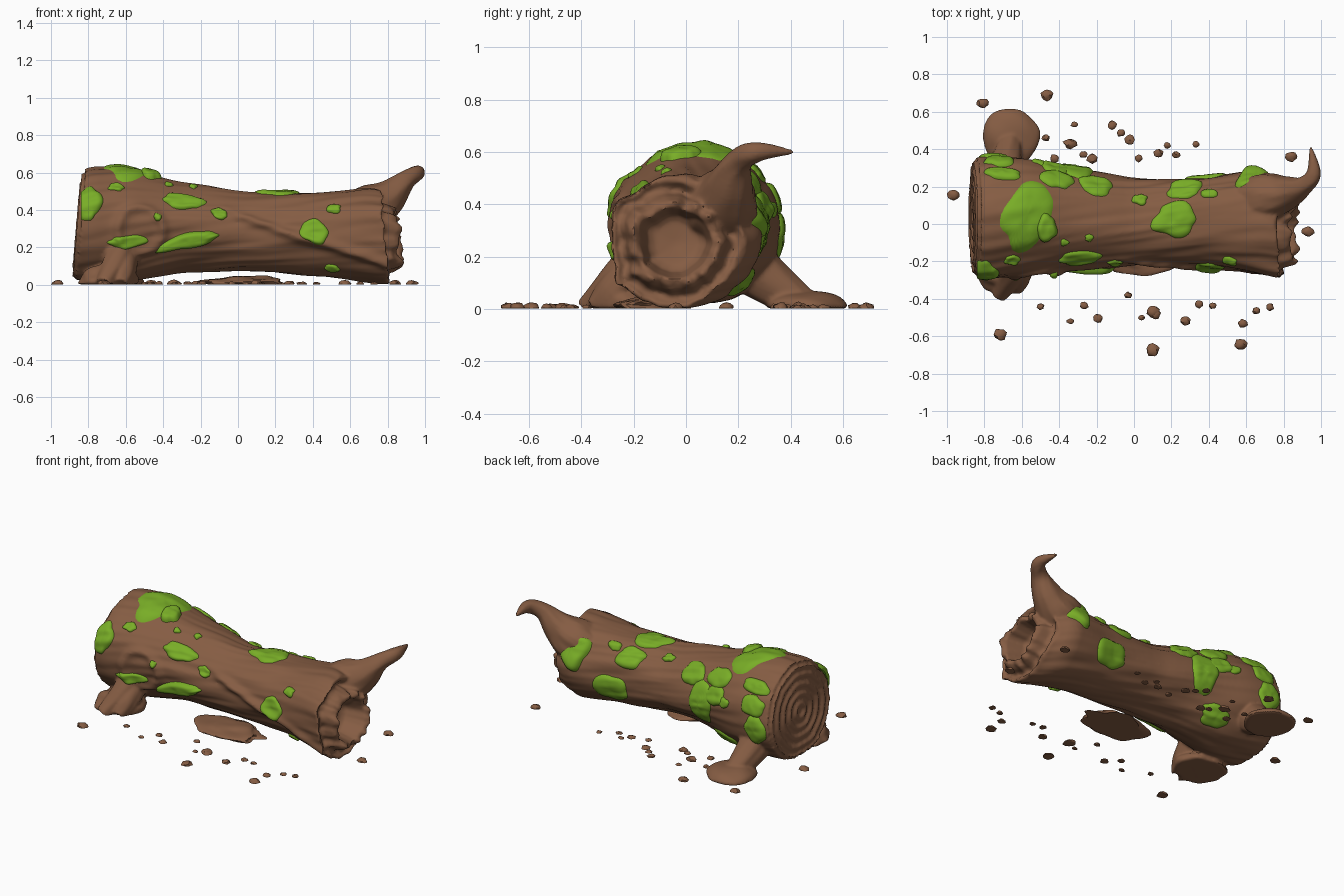
import bpy, bmesh, math, random
from mathutils import Vector, noise

if "Cube" in bpy.data.objects:
    bpy.data.objects.remove(bpy.data.objects["Cube"])

random.seed(4)

def material(name, rgb):
    m = bpy.data.materials.new(name)
    m.diffuse_color = (*rgb, 1)
    m.use_nodes = True
    m.node_tree.nodes["Principled BSDF"].inputs["Base Color"].default_value = m.diffuse_color
    return m

BARK = material("bark brown", (0.235, 0.108, 0.056))
MOSS = material("moss green", (0.19, 0.42, 0.02))

def select(ob):
    bpy.ops.object.select_all(action='DESELECT')
    ob.select_set(True)
    bpy.context.view_layer.objects.active = ob

def finish(bm, name, mat, angle=40):
    bmesh.ops.recalc_face_normals(bm, faces=bm.faces[:])
    me = bpy.data.meshes.new(name)
    bm.to_mesh(me)
    bm.free()
    me.materials.append(mat)
    ob = bpy.data.objects.new(name, me)
    bpy.context.collection.objects.link(ob)
    select(ob)
    bpy.ops.object.shade_smooth_by_angle(angle=math.radians(angle))
    return ob

def skin(bm, rings):
    """Bridge a list of point rings and close both ends."""
    vs = [[bm.verts.new(p) for p in r] for r in rings]
    n = len(vs[0])
    for a, b in zip(vs, vs[1:]):
        for i in range(n):
            bm.faces.new((a[i], a[(i + 1) % n], b[(i + 1) % n], b[i]))
    bm.faces.new(vs[0])
    bm.faces.new(vs[-1])

# Trunk outline: x, then y min/max and z min/max
PROFILE = [(-.87, -.27, .35, .02, .6), (-.8, -.3, .37, .01, .625), (-.6, -.275, .35, .01, .625),
           (-.3, -.24, .29, .07, .55), (0, -.22, .24, .08, .495), (.4, -.215, .25, .045, .495),
           (.7, -.28, .29, .01, .52), (.8, -.29, .2, .01, .49)]

def lerp_profile(x):
    x = min(max(x, -.87), .8)
    for a, b in zip(PROFILE, PROFILE[1:]):
        if x <= b[0]:
            t = (x - a[0]) / (b[0] - a[0])
            return [a[i] + (b[i] - a[i]) * t for i in range(1, 5)]

def outline(x):
    s = [lerp_profile(x + k * .025) for k in range(-2, 3)]
    return [sum(c) / 5 for c in zip(*s)]

def bark(x, a):
    """Bumps of the bark: swells, long folds, a knot ring and a twisting ridge."""
    t = a + .6 * x
    c, s = math.cos(t), math.sin(t)
    h = .016 * noise.noise(Vector((x * 3, 2 * c, 2 * s)))
    h += .009 * noise.noise(Vector((x * 2.5, 7 * c, 7 * s + 5)))
    deg = math.degrees(a) % 360
    d = math.hypot(x + .52, (deg - 185) * .005)
    h += .022 * math.exp(-((d - .12) / .028) ** 2)
    if x > -.1:
        ridge = 157 + 85 * x - 22 * max(0, x - .3)
        h += .03 * min(1, (x + .1) * 6) * math.exp(-((deg - ridge) / 7) ** 2)
        h += .12 * max(0, x - .5) * math.exp(-((deg - 148) / 13) ** 2)
    return h

def surf(x, a, lift=0, f=1, px=None):
    y0, y1, z0, z1 = outline(x)
    h = bark(x, a) * f + lift
    y = (y0 + y1) / 2 + math.cos(a) * ((y1 - y0) / 2 * f + h)
    z = (z0 + z1) / 2 + math.sin(a) * ((z1 - z0) / 2 * f + h)
    return Vector((x if px is None else px, y, max(z, .004)))

# Trunk with a ringed cut end and a splintered hollow end
ANG = [math.pi * i / 60 for i in range(120)]

def left_x(a):
    return -.845 + .025 * math.sin(a)

def jag(a, k, seed):
    return noise.noise(Vector((k * math.cos(a), k * math.sin(a), seed)))

def right_x(a):
    return .785 - .02 * math.sin(a) + .04 * jag(a, 3.5, 1)

rings = []
for i in range(1, 41):
    f = i / 40 * .93
    off = -.014 + .009 * math.sin(f * 10 * math.pi)
    rings.append([surf(-.86, a, 0, f, -.845 + .025 * f * math.sin(a) + off) for a in ANG])
rings.append([surf(-.86, a, 0, .96, left_x(a) + .012) for a in ANG])
for i in range(111):
    t = i / 110
    rings.append([surf(left_x(a) * (1 - t) + right_x(a) * t, a) for a in ANG])
# Steps inward across the broken end: radius share, x offset
for f, off in [(.95, 0), (.87, -.02), (.78, -.01), (.72, .045), (.64, .07), (.54, .06),
               (.49, 0), (.44, -.06), (.33, -.08), (.03, -.09)]:
    j = .06 if .6 < f < .8 else .015 if f > .5 else 0
    rings.append([surf(.8, a, 0, f, .79 + off - .03 * math.sin(a) * f + j * jag(a, 3.5, f * 4))
                  for a in ANG])
bm = bmesh.new()
skin(bm, rings)
trunk = finish(bm, "trunk", BARK)

def limb(name, *path):
    """Tapering tube through (x, y, z, radius) points."""
    pts = [Vector(p) for p in path]
    dense = []
    for i in range(len(pts) - 1):
        p0, p1, p2, p3 = pts[max(i - 1, 0)], pts[i], pts[i + 1], pts[min(i + 2, len(pts) - 1)]
        for k in range(6):
            t = k / 6
            dense.append((2 * p1 + (p2 - p0) * t + (2 * p0 - 5 * p1 + 4 * p2 - p3) * t * t
                          + (3 * p1 - p0 - 3 * p2 + p3) * t ** 3) / 2)
    dense.append(pts[-1])
    out = []
    for i, p in enumerate(dense):
        d = (dense[min(i + 1, len(dense) - 1)] - dense[max(i - 1, 0)]).to_3d().normalized()
        u = d.cross(Vector((.1, .2, 1))).normalized()
        v = d.cross(u)
        ring = []
        for k in range(24):
            a = k * math.pi / 12
            q = p.to_3d() + (u * math.cos(a) + v * math.sin(a)) * p[3] * (1 + .1 * jag(a, 2, i * .15))
            q.z = max(q.z, .004)
            ring.append(q)
        out.append(ring)
    bm = bmesh.new()
    skin(bm, out)
    return finish(bm, name, BARK)

def blob(name, loc, size, rough, sub=3):
    """Lumpy flattened dome resting on the ground."""
    bm = bmesh.new()
    bmesh.ops.create_icosphere(bm, subdivisions=sub, radius=1)
    seed = Vector((loc[0] * 9, loc[1] * 9, 0))
    for v in bm.verts:
        k = 1 + rough * noise.noise(v.co * 1.6 + seed)
        v.co = Vector([loc[i] + v.co[i] * size[i] * k for i in range(3)])
        v.co.z = max(v.co.z, .002)
    return finish(bm, name, BARK)

parts = [
    # Broken branch stub, curling to a point
    limb("branch", (.54, .1, .32, .12), (.7, .14, .4, .135), (.81, .165, .47, .095),
         (.9, .2, .56, .052), (.96, .27, .6, .04), (.945, .41, .6, .008)),
    # Roots and their spreading feet
    limb("front_root", (-.62, -.14, .22, .09), (-.65, -.25, .12, .075), (-.72, -.38, 0, .045)),
    limb("side_root", (-.6, -.18, .16, .07), (-.62, -.28, .06, .07), (-.63, -.35, 0, .04)),
    limb("back_root", (-.7, .18, .22, .12), (-.69, .3, .12, .095), (-.66, .46, .01, .06)),
    blob("front_foot", (-.7, -.22, .008), (.16, .15, .1), .2, 4),
    blob("root_foot", (-.66, .465, .01), (.152, .155, .06), .08, 4)]

# Fuse trunk, branch and roots into one sculpted skin
select(trunk)
for p in parts:
    p.select_set(True)
bpy.ops.object.join()
rm = trunk.modifiers.new("fuse", 'REMESH')
rm.mode = 'VOXEL'
rm.voxel_size = .0095
rm.use_smooth_shade = True
sm = trunk.modifiers.new("soften", 'SMOOTH')
sm.iterations = 2
for m in ("fuse", "soften"):
    bpy.ops.object.modifier_apply(modifier=m)
bpy.ops.object.shade_smooth_by_angle(angle=math.radians(45))

def moss(x, deg, rx, ra, h=.016, slant=0):
    """Irregular cushion on the trunk at x and angle, with half length and half width."""
    ph = x * 31 + deg
    radius = (outline(x)[1] - outline(x)[0]) / 2
    rings = []
    for k in range(9, -1, -1):
        f = max(k / 9, .03)
        ring = []
        for j in range(40):
            a = j * math.pi / 20
            w = 1.14 * f * (1 + .3 * jag(a, 1.3, ph))
            dx = rx * w * math.cos(a)
            arc = ra * w * math.sin(a) + slant * dx
            px = min(max(x + dx, -.84), .77)
            n = noise.noise(Vector((px * 22, arc * 22, ph)))
            lift = -.01 + (h + .01) * (1 - f ** 7) + .006 * n * (1 - f)
            ring.append(surf(px, math.radians(deg) + arc / radius, lift))
        rings.append(ring)
    bm = bmesh.new()
    skin(bm, rings)
    finish(bm, "moss_patch", MOSS, 60)

# Large cushions on the front and top
for patch in [(-.79, 155, .06, .11), (-.7, 42, .1, .05), (-.29, 143, .1, .055), (.41, 176, .07, .06),
              (-.59, 197, .1, .035), (-.41, 42, .08, .07), (-.2, 40, .085, .08), (.22, 88, .11, .09),
              (.27, 42, .09, .07)]:
    moss(*patch)
# Cushions on the back
for patch in [(.37, -16, .11, .09), (-.3, 0, .085, .14), (-.42, 18, .08, .06), (-.45, -52, .09, .07),
              (-.72, 20, .08, .06), (-.75, -7, .07, .1)]:
    moss(*patch)
# Crown patch, raised lump, patch at the branch foot and slanting ledge
moss(-.57, 88, .13, .17, .012, -.4)
moss(-.46, 100, .05, .07, .03)
moss(.65, 31, .09, .12, .035)
moss(-.26, 197, .16, .04, .032, -.3)
# Small moss spots
for x, deg in [(-.1, 157), (.51, 145), (.5, 232), (.03, 58), (.4, 52), (-.65, 137), (-.5, 14)]:
    moss(x, deg, .04, .032, .013)
for x, deg in [(-.37, 118), (-.24, 112), (-.43, 170)]:
    moss(x, deg, .022, .02, .01)

# Soil mound under the trunk
blob("soil_mound", (.05, -.13, .005), (.22, .13, .04), .4, 4)

# Pebbles: the outermost ones placed, the rest scattered along both sides
def pebble(x, y, r):
    blob("pebble", (x, y, .004), (r, r * random.uniform(.75, 1), r * .6), .35, 2)

for x, y in [(-.965, .155), (-.81, .645), (-.465, .69), (.84, .36), (.93, -.04), (.57, -.645),
             (.1, -.675), (-.715, -.59), (.1, -.47), (-.34, .43)]:
    pebble(x, y, .034)
for i in range(26):
    side = 1 if i % 2 else -1
    x = -.5 + (i * .618 % 1) * (.85 if side > 0 else 1.3)
    pebble(x, side * random.uniform(.33, .54), random.uniform(.018, .028))
